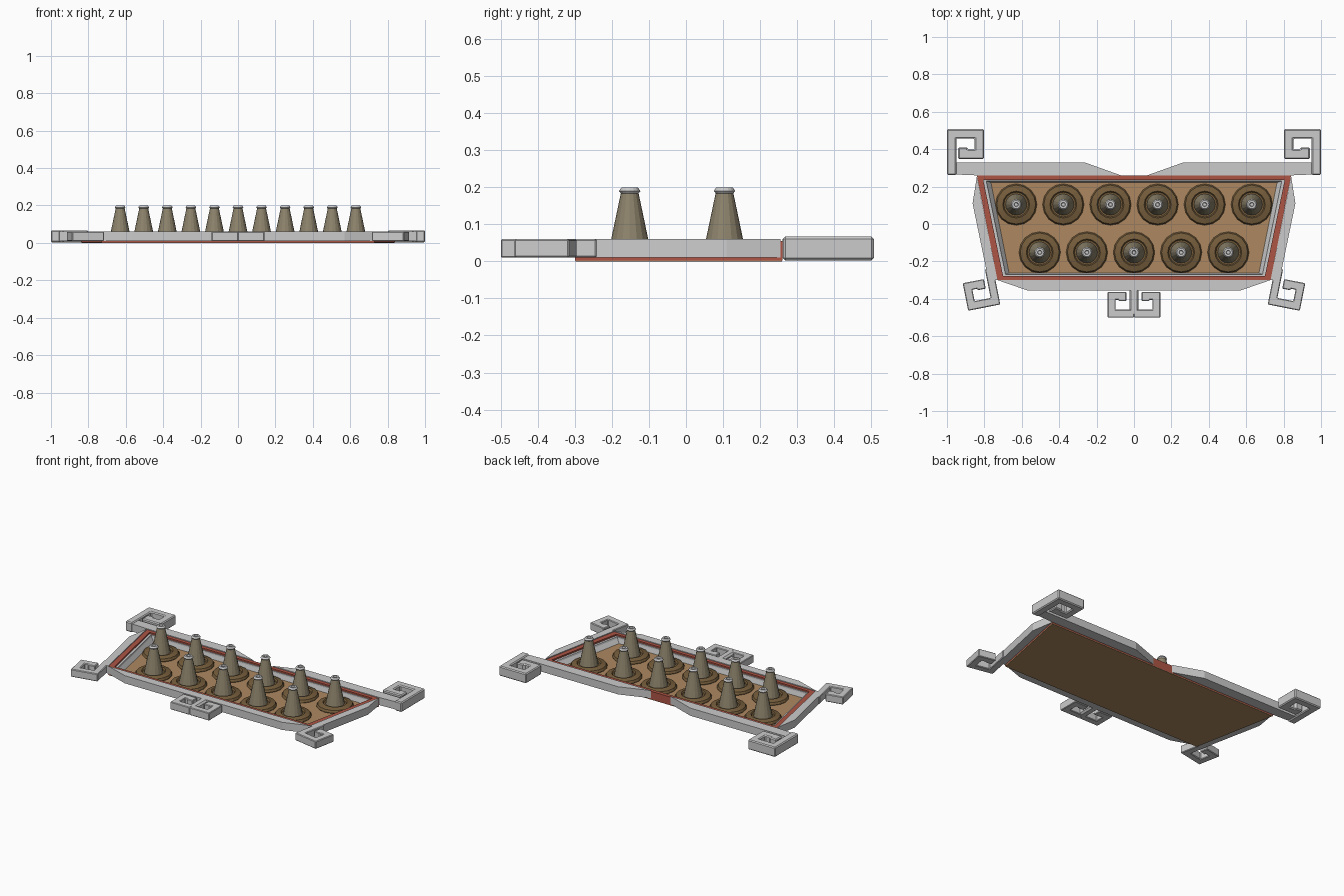
import bpy, bmesh, math
from mathutils import Vector

if "Cube" in bpy.data.objects:
    bpy.data.objects.remove(bpy.data.objects["Cube"])


def mat(name, r, g, b):
    m = bpy.data.materials.new(name)
    m.diffuse_color = (r, g, b, 1)
    m.use_nodes = True
    m.node_tree.nodes["Principled BSDF"].inputs["Base Color"].default_value = m.diffuse_color
    return m


RED = mat("red", 0.42, 0.09, 0.06)
TAN = mat("tan", 0.42, 0.25, 0.12)
BROWN = mat("brown", 0.18, 0.11, 0.045)
CLAY = mat("clay", 0.27, 0.23, 0.15)


def finish(bm, name, material=None, mirror=False, bevel=0):
    bmesh.ops.recalc_face_normals(bm, faces=bm.faces[:])
    me = bpy.data.meshes.new(name)
    bm.to_mesh(me)
    bm.free()
    ob = bpy.data.objects.new(name, me)
    bpy.context.collection.objects.link(ob)
    if material:
        me.materials.append(material)
    if bevel:
        b = ob.modifiers.new("chamfer", 'BEVEL')
        b.width, b.segments = bevel, 1
    if mirror:
        ob.modifiers.new("mirror", 'MIRROR').use_mirror_merge = False
    return ob


def prism(name, pts, z0, z1, **kw):
    bm = bmesh.new()
    lo = [bm.verts.new((x, y, z0)) for x, y in pts]
    hi = [bm.verts.new((x, y, z1)) for x, y in pts]
    n = len(pts)
    bm.faces.new(lo[::-1])
    bm.faces.new(hi)
    for i in range(n):
        j = (i + 1) % n
        bm.faces.new((lo[i], lo[j], hi[j], hi[i]))
    return finish(bm, name, **kw)


def ribbon(name, path, w, z0, z1, **kw):
    """Constant-width strip with mitred corners along a path."""
    p = [Vector(q) for q in path]
    left, right = [], []
    for i, q in enumerate(p):
        d1 = (q - p[i - 1]).normalized() if i else (p[1] - q).normalized()
        d2 = (p[i + 1] - q).normalized() if i < len(p) - 1 else d1
        n1, n2 = Vector((-d1.y, d1.x)), Vector((-d2.y, d2.x))
        m = (n1 + n2).normalized()
        m *= w / 2 / m.dot(n1)
        left.append(tuple(q + m))
        right.append(tuple(q - m))
    return prism(name, left + right[::-1], z0, z1, **kw)


def loft(name, rings, material=None):
    """Trapezoid rings: half width back, y back, half width front, y front, z."""
    bm = bmesh.new()
    loops = []
    for xb, yb, xf, yf, z in rings:
        loops.append([bm.verts.new(v) for v in
                      ((-xf, yf, z), (xf, yf, z), (xb, yb, z), (-xb, yb, z))])
    for a, b in zip(loops, loops[1:]):
        for i in range(4):
            j = (i + 1) % 4
            bm.faces.new((a[i], a[j], b[j], b[i]))
    return finish(bm, name, material)


def lathe(name, profile, material=None, seg=16):
    bm = bmesh.new()
    vs = [bm.verts.new((r, 0, z)) for r, z in profile]
    es = [bm.edges.new(e) for e in zip(vs, vs[1:])]
    bmesh.ops.spin(bm, geom=vs + es, axis=(0, 0, 1), cent=(0, 0, 0),
                   steps=seg, angle=math.tau)
    bmesh.ops.remove_doubles(bm, verts=bm.verts[:], dist=1e-4)
    return finish(bm, name, material)


# tray: floor, red rim, stepped grey liner
OUT = (0.84, 0.26, 0.73, -0.30)
INN = (0.806, 0.236, 0.70, -0.277)
prism("tray_floor", [(-0.728, -0.299), (0.728, -0.299), (0.838, 0.259), (-0.838, 0.259)],
      0.0, 0.008, material=TAN)
loft("tray_rim", [OUT + (0.003,), OUT + (0.055,), INN + (0.055,), INN + (0.008,)], RED)
loft("tray_liner", [INN + (0.045,), (0.79, 0.23, 0.687, -0.27, 0.045),
                    (0.787, 0.229, 0.684, -0.269, 0.035),
                    (0.765, 0.222, 0.668, -0.262, 0.008)])

# frame bars around the tray
prism("back_bar", [(0.07, 0.26), (0.84, 0.26), (0.96, 0.265), (0.96, 0.328), (0.26, 0.328)],
      0.01, 0.06, mirror=True)
prism("side_bar", [(0.84, 0.255), (0.863, 0.11), (0.778, -0.30), (0.73, -0.30)],
      0.01, 0.06, mirror=True)
prism("front_bar", [(-0.73, -0.30), (-0.57, -0.355), (0.57, -0.355), (0.73, -0.30)],
      0.01, 0.06)

# scroll hooks at back corners
ribbon("back_hook", [(0.975, 0.262), (0.975, 0.482), (0.827, 0.482), (0.827, 0.373),
                     (0.915, 0.373), (0.915, 0.41)],
       0.05, 0.003, 0.067, mirror=True, bevel=0.011)

# scroll hooks at front corners, following the slanted sides
O, U, V = Vector((0.715, -0.43)), Vector((0.981, -0.193)), Vector((0.193, 0.981))
ribbon("front_hook", [O + U * u + V * v for u, v in
                      ((0.022, 0.2), (0.022, 0.022), (0.153, 0.022), (0.153, 0.128),
                       (0.082, 0.128), (0.082, 0.098))],
       0.044, 0.01, 0.06, mirror=True, bevel=0.01)

# double scroll at front centre
ribbon("centre_hook_stem", [(0, -0.305), (0, -0.49)], 0.05, 0.01, 0.06, bevel=0.01)
ribbon("centre_hook", [(0, -0.479), (0.12, -0.479), (0.12, -0.384), (0.062, -0.384),
                       (0.062, -0.412)],
       0.042, 0.01, 0.06, mirror=True, bevel=0.01)

# cones: stepped base, body, cap
parts = [
    lathe("cone_base", [(0, 0.001), (0.105, 0.001), (0.111, 0.012), (0.104, 0.026),
                        (0.072, 0.034), (0.066, 0.026), (0.055, 0.026)], BROWN),
    lathe("cone_body", [(0.058, 0.02), (0.05, 0.06), (0.024, 0.184)], CLAY),
    lathe("cone_cap", [(0.022, 0.182), (0.029, 0.19), (0.022, 0.2),
                       (0.012, 0.2), (0.009, 0.19), (0, 0.19)]),
]
spots = [(-0.63 + 0.252 * i, 0.104) for i in range(6)]
spots += [(-0.504 + 0.252 * i, -0.152) for i in range(5)]
for part in parts:
    for k, (x, y) in enumerate(spots):
        ob = part
        if k:
            ob = part.copy()
            bpy.context.collection.objects.link(ob)
        ob.location = (x, y, 0)
